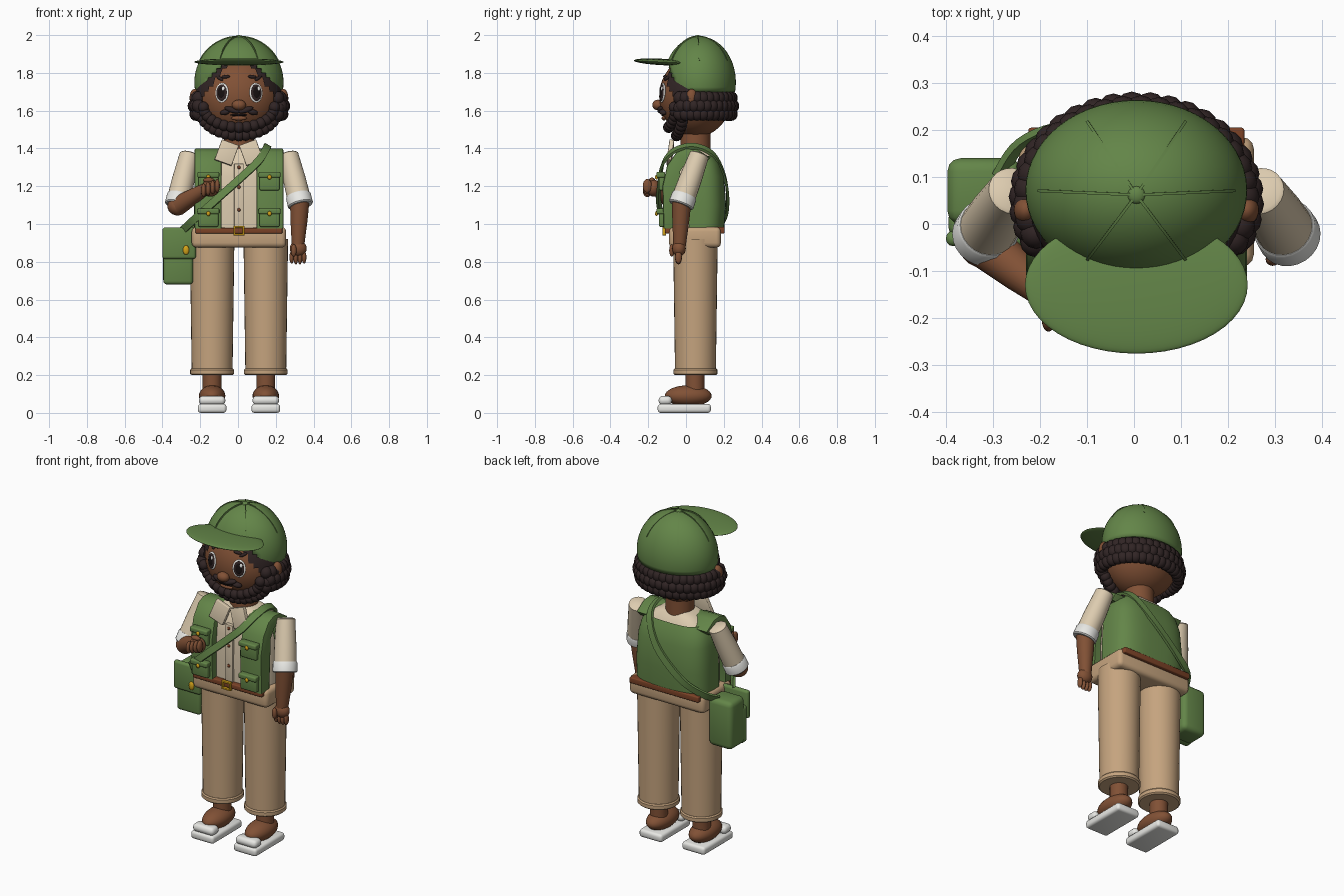
import bpy, bmesh
from math import sin, cos, pi, radians, sqrt
from mathutils import Vector, Matrix, Euler

if "Cube" in bpy.data.objects:
    bpy.data.objects.remove(bpy.data.objects["Cube"])
SHIFT = 0.005  # the figure stands slightly beside the centre line


def colour(name, r, g, b):
    m = bpy.data.materials.new(name)
    m.use_nodes = True
    m.diffuse_color = (r, g, b, 1)
    node = next(n for n in m.node_tree.nodes if n.type == "BSDF_PRINCIPLED")
    node.inputs["Base Color"].default_value = (r, g, b, 1)
    node.inputs["Roughness"].default_value = 0.7
    return m


GREEN = colour("olive green", 0.125, 0.235, 0.065)
TAN = colour("trouser tan", 0.56, 0.37, 0.21)
CREAM = colour("shirt cream", 0.72, 0.6, 0.43)
WHITE = colour("off white", 0.8, 0.8, 0.77)
SKIN = colour("skin brown", 0.22, 0.082, 0.036)
HAIR = colour("hair dark", 0.03, 0.018, 0.018)
LEATHER = colour("belt leather", 0.2, 0.055, 0.02)
GOLD = colour("brass", 0.65, 0.36, 0.01)
BLACK = colour("eye black", 0.008, 0.005, 0.005)


def finish(name, bm, mat):
    bmesh.ops.recalc_face_normals(bm, faces=bm.faces)
    me = bpy.data.meshes.new(name)
    bm.to_mesh(me)
    bm.free()
    me.materials.append(mat)
    me.polygons.foreach_set("use_smooth", [True] * len(me.polygons))
    me.set_sharp_from_angle(angle=0.7)
    ob = bpy.data.objects.new(name, me)
    ob.location.x = SHIFT
    bpy.context.collection.objects.link(ob)
    return ob


def balls(name, mat, items, segs=20, keep=None):
    """Ellipsoids given as (centre, radii[, rotation matrix])."""
    bm = bmesh.new()
    for loc, size, *rot in items:
        r = rot[0].to_4x4() if rot else Matrix()
        m = Matrix.Translation(loc) @ r @ Matrix.Diagonal((*size, 1))
        bmesh.ops.create_uvsphere(bm, u_segments=segs, v_segments=segs // 2 + 2, radius=1, matrix=m)
    if keep:
        bad = [f for f in bm.faces if not keep(f.calc_center_median())]
        bmesh.ops.delete(bm, geom=bad, context="FACES")
    return finish(name, bm, mat)


def box(name, mat, lo, hi, bevel=0.01, rot=None):
    bm = bmesh.new()
    lo, hi = Vector(lo), Vector(hi)
    r = Euler(rot).to_matrix().to_4x4() if rot else Matrix()
    m = Matrix.Translation((lo + hi) / 2) @ r @ Matrix.Diagonal((*(hi - lo), 1))
    bmesh.ops.create_cube(bm, size=1, matrix=m)
    if bevel:
        bmesh.ops.bevel(bm, geom=bm.edges[:], offset=bevel, segments=3, profile=0.5, affect="EDGES")
    return finish(name, bm, mat)


def skin_rings(bm, rings, caps=True):
    rows = [[bm.verts.new(p) for p in ring] for ring in rings]
    n = len(rows[0])
    for a, b in zip(rows, rows[1:]):
        for i in range(n):
            bm.faces.new((a[i], a[(i + 1) % n], b[(i + 1) % n], b[i]))
    if caps:
        bm.faces.new(rows[0])
        bm.faces.new(rows[-1])


def tube(name, mat, p, q, steps, segs=24):
    """Round limb from p to q; steps are (fraction, radius)."""
    p, q = Vector(p), Vector(q)
    rot = (q - p).to_track_quat("Z", "Y")
    bm = bmesh.new()
    skin_rings(bm, [[p.lerp(q, t) + rot @ Vector((r * cos(2 * pi * i / segs), r * sin(2 * pi * i / segs), 0))
                     for i in range(segs)] for t, r in steps])
    return finish(name, bm, mat)


def torso(name, mat, grow, keep=None, segs=48):
    def ring(z, w, y0, y1):
        pts = []
        for i in range(segs):
            c, s = cos(2 * pi * i / segs), sin(2 * pi * i / segs)
            x, y = [abs(v) ** 0.65 * (1 if v > 0 else -1) for v in (c, s)]
            pts.append((x * (w + grow), (y0 + y1) / 2 + y * ((y1 - y0) / 2 + grow), z))
        return pts
    shape = [(0.96, 0.225, -0.08, 0.19), (1.1, 0.225, -0.085, 0.2), (1.25, 0.215, -0.08, 0.19),
             (1.32, 0.2, -0.07, 0.17), (1.36, 0.17, -0.05, 0.15), (1.39, 0.13, -0.035, 0.13),
             (1.41, 0.08, -0.02, 0.11)]
    bm = bmesh.new()
    skin_rings(bm, [ring(*s) for s in shape], not keep)
    if keep:
        bad = [f for f in bm.faces if not keep(f.calc_center_median())]
        bmesh.ops.delete(bm, geom=bad, context="FACES")
    return finish(name, bm, mat)


def extrude_profile(name, mat, profile, x0, x1, bevel):
    bm = bmesh.new()
    skin_rings(bm, [[(x, y, z) for y, z in profile] for x in (x0, x1)])
    edges = [e for e in bm.edges if abs(e.verts[0].co.x - e.verts[1].co.x) < 1e-5]
    bmesh.ops.bevel(bm, geom=edges, offset=bevel, segments=2, profile=0.5, affect="EDGES")
    return finish(name, bm, mat)


def ribbon(name, mat, pts, half, thick, hub):
    pts = [Vector(p) for p in pts]
    pts = [2 * pts[0] - pts[1]] + pts + [2 * pts[-1] - pts[-2]]
    path = []
    for a, b, c, d in zip(pts, pts[1:], pts[2:], pts[3:]):
        for k in range(6):
            t = k / 6
            path.append(0.5 * (2 * b + (c - a) * t + (2 * a - 5 * b + 4 * c - d) * t * t
                               + (3 * b - a - 3 * c + d) * t ** 3))
    rings = []
    for i, p in enumerate(path):
        t = (path[min(i + 1, len(path) - 1)] - path[max(i - 1, 0)]).normalized()
        n = p - Vector(hub)
        n = (n - n.dot(t) * t).normalized()
        b = t.cross(n)
        rings.append([p + b * half * u + n * thick * v for u, v in ((-1, -1), (1, -1), (1, 1), (-1, 1))])
    bm = bmesh.new()
    skin_rings(bm, rings)
    return finish(name, bm, mat)


# Legs, trousers and sandals
for side, s in (("left", 1), ("right", -1)):
    x = s * 0.142
    tube(side + "_trouser_leg", TAN, (x, 0.05, 0.21), (x, 0.05, 0.92), [(0, 0.108), (1, 0.118)], 32)
    tube(side + "_trouser_cuff", TAN, (x, 0.05, 0.2), (x, 0.05, 0.235),
         [(0, 0.108), (0.2, 0.116), (0.8, 0.116), (1, 0.11)], 32)
    tube(side + "_ankle", SKIN, (x, 0.047, 0.1), (x, 0.047, 0.24), [(0, 0.05), (1, 0.05)])
    balls(side + "_foot", SKIN, [((x, 0.012, 0.09), (0.07, 0.124, 0.056))], 28)
    box(side + "_sole", WHITE, (x - 0.076, -0.15, 0), (x + 0.076, 0.132, 0.047), 0.016)
    box(side + "_toe_strap", WHITE, (x - 0.07, -0.145, 0.042), (x + 0.07, -0.075, 0.09), 0.021)
box("hips", TAN, (-0.25, -0.09, 0.875), (0.25, 0.185, 0.985), 0.025)
box("belt_front", LEATHER, (-0.23, -0.112, 0.95), (0.23, -0.06, 0.98), 0.006)
box("belt_back", LEATHER, (-0.23, 0.15, 0.95), (0.23, 0.205, 0.985), 0.006)
for n, (a, b, c, d) in enumerate([(-0.03, -0.02, 0.94, 0.99), (0.02, 0.03, 0.94, 0.99),
                                  (-0.03, 0.03, 0.94, 0.95), (-0.03, 0.03, 0.98, 0.99)]):
    box(f"buckle_bar_{n}", GOLD, (a, -0.124, c), (b, -0.105, d), 0.002)

# Shirt and vest
torso("shirt", CREAM, 0)
torso("vest_back", GREEN, 0.012, lambda c: c.y > 0.02 and c.z < 1.37)
panel = [(-0.04, 0.975), (-0.118, 0.975), (-0.124, 1.2), (-0.1, 1.31), (-0.05, 1.38), (0, 1.4),
         (0.06, 1.395), (0.13, 1.35), (0.1, 1.32), (0, 1.34), (-0.04, 1.28)]
for side, s in (("left", 1), ("right", -1)):
    extrude_profile(side + "_vest_panel", GREEN, panel, s * 0.092, s * 0.235, 0.008)
    x = s * 0.162
    for level, z in (("upper", 1.178), ("lower", 0.985)):
        pocket = f"{side}_{level}_pocket"
        box(pocket, GREEN, (x - 0.053, -0.143, z), (x + 0.053, -0.11, z + 0.085), 0.008)
        box(pocket + "_flap", GREEN, (x - 0.058, -0.156, z + 0.068), (x + 0.058, -0.11, z + 0.097), 0.007)
        balls(pocket + "_button", GOLD, [((x, -0.156, z + 0.07), (0.011, 0.008, 0.013))], 12)
    box(side + "_collar", CREAM, (s * 0.065 - 0.048, -0.095, 1.32), (s * 0.065 + 0.048, -0.07, 1.435), 0.004,
        (radians(-8), s * radians(-20), 0))
box("shirt_placket", CREAM, (-0.025, -0.094, 0.98), (0.025, -0.07, 1.32), 0.003)
balls("shirt_buttons", LEATHER, [((0, -0.095, z), (0.009, 0.006, 0.009)) for z in (1.075, 1.195, 1.3)], 12)

# Arms
for side, s in (("left", 1), ("right", -1)):
    top, low = Vector((s * 0.262, 0.072, 1.37)), Vector((s * 0.325, -0.025, 1.105))
    tube(side + "_sleeve", CREAM, top, low, [(0, 0.045), (0.02, 0.052), (0.5, 0.06), (1, 0.063)])
    tube(side + "_sleeve_cuff", WHITE, top.lerp(low, 0.82), low.lerp(top, -0.03),
         [(0, 0.063), (0.1, 0.067), (0.9, 0.068), (1, 0.062)])
tube("left_forearm", SKIN, (0.322, -0.022, 1.13), (0.312, -0.035, 0.87), [(0, 0.052), (0.4, 0.046), (1, 0.032)])
balls("left_hand", SKIN, [((0.314, -0.037, 0.87), (0.045, 0.036, 0.042)), ((0.29, -0.075, 0.86), (0.015, 0.014, 0.033))]
      + [((0.279 + 0.022 * i, -0.04, 0.824 - 0.004 * (i % 3 > 0)), (0.012, 0.018, 0.034)) for i in range(4)])
elbow, wrist = (-0.325, -0.04, 1.095), (-0.17, -0.165, 1.19)
balls("right_elbow", SKIN, [(elbow, (0.054, 0.054, 0.05))])
tube("right_forearm", SKIN, elbow, wrist, [(0, 0.052), (0.5, 0.043), (1, 0.03)])
balls("right_hand", SKIN, [((-0.152, -0.172, 1.19), (0.048, 0.036, 0.045)), ((-0.16, -0.18, 1.232), (0.03, 0.016, 0.014))]
      + [((-0.187 + 0.024 * i, -0.205, 1.178 + 0.008 * i), (0.014, 0.024, 0.036)) for i in range(4)])

# Shoulder bag
box("bag_body", GREEN, (-0.402, 0, 0.68), (-0.245, 0.14, 0.965), 0.028)
box("bag_front", GREEN, (-0.4, -0.025, 0.68), (-0.243, 0.03, 0.9), 0.018)
box("bag_flap", GREEN, (-0.405, -0.047, 0.815), (-0.228, -0.015, 0.982), 0.014)
balls("bag_clasp", GOLD, [((-0.28, -0.049, 0.862), (0.017, 0.01, 0.025))], 16)
ribbon("bag_strap", GREEN, [(-0.3, -0.025, 0.965), (-0.23, -0.115, 1.03), (-0.13, -0.145, 1.12), (0, -0.138, 1.235),
                            (0.1, -0.118, 1.33), (0.142, -0.05, 1.395), (0.15, 0.05, 1.412), (0.13, 0.15, 1.36),
                            (0.04, 0.212, 1.22), (-0.12, 0.216, 1.07), (-0.24, 0.175, 0.995), (-0.3, 0.09, 0.95)],
       0.02, 0.007, (0, 0.05, 1.15))

# Head and face
HC, HR = Vector((0, 0.05, 1.675)), Vector((0.222, 0.192, 0.215))


def face(x, z, off=0.0):
    u, w = x / HR.x, (z - HC.z) / HR.z
    v = -sqrt(max(0.02, 1 - u * u - w * w))
    n = Vector((u / HR.x, v / HR.y, w / HR.z)).normalized()
    return Vector((x, HC.y + v * HR.y, z)) + n * off, n


def patch(x, z, off, size, roll=0.0):
    p, n = face(x, z, off)
    return p, size, n.to_track_quat("Y", "Z").to_matrix() @ Matrix.Rotation(roll, 3, "Y")


tube("neck", SKIN, (0, 0.05, 1.36), (0, 0.05, 1.52), [(0, 0.08), (1, 0.08)])
balls("head", SKIN, [(HC, HR)], 40)
balls("ears", SKIN, [((s * 0.235, 0.03, 1.67), (0.026, 0.03, 0.045)) for s in (1, -1)])
balls("nose", SKIN, [((0, -0.148, 1.63), (0.037, 0.03, 0.028))])
balls("lower_lip", SKIN, [patch(0, 1.562, 0.004, (0.042, 0.012, 0.012))])
balls("mouth", BLACK, [patch(0, 1.578, 0.002, (0.045, 0.008, 0.006))])
EYES = (-0.09, 0.09)
balls("eye_whites", WHITE, [patch(x, 1.695, 0, (0.037, 0.008, 0.052)) for x in EYES], 28)
balls("eye_irises", HAIR, [patch(x, 1.695, 0.004, (0.03, 0.007, 0.044)) for x in EYES], 28)
balls("eye_pupils", BLACK, [patch(x, 1.697, 0.008, (0.02, 0.005, 0.031)) for x in EYES], 24)
balls("eye_glints", WHITE, [patch(x + 0.01, 1.715, 0.012, (0.008, 0.003, 0.011)) for x in EYES], 12)
balls("eyebrows", HAIR, [patch(s * x, z, 0.003, (0.024, 0.01, 0.009), s * t)
                         for s in (1, -1) for x, z, t in ((0.07, 1.778, -0.1), (0.1, 1.77, 0.5))], 16)
balls("moustache", HAIR, [patch(s * x, z, 0.006, (w, 0.017, 0.015), s * t)
                          for s in (1, -1) for x, z, w, t in ((0.035, 1.606, 0.042, 0.3), (0.072, 1.594, 0.028, -0.25))])

# Hair and beard
balls("hair_cap", HAIR, [(HC, HR * 1.035)], 48,
      lambda c: c.z > 1.66 and (c.y > 0 or abs(c.x) > 0.175 - (c.z - 1.7) * 0.8))
curls = []
for row, z in enumerate((1.582, 1.625, 1.667)):
    for i in range(25):
        a = radians(-26 + (i + 0.5 * (row % 2)) * 232 / 24.5)
        grow = 1 if row == 1 else 0.96
        curls.append(((0.238 * grow * cos(a), 0.05 + 0.198 * grow * sin(a), z), (0.034, 0.034, 0.036)))
balls("hair_curls", HAIR, curls, 12)
curls = []
for rx, rz, count, off in ((0.195, 0.14, 19, 0.02), (0.178, 0.105, 15, 0.012)):
    for i in range(count):
        a = radians(-88 + 176 * i / (count - 1))
        curls.append((face(rx * sin(a), 1.625 - rz * cos(a), off)[0], (0.03, 0.03, 0.03)))
balls("beard_curls", HAIR, curls, 12)

# Cap
CC, CR = Vector((0, 0.072, 1.75)), Vector((0.236, 0.192, 0.243))
cap = balls("cap_crown", GREEN, [(CC, CR)], 56, lambda c: c.z > 1.69 and (c.z > 1.845 or c.y > -0.05 - (c.z - 1.7) * 0.3))
cap.modifiers.new("thickness", "SOLIDIFY").thickness = 0.008
balls("cap_button", GREEN, [((0, 0.062, 1.99), (0.019, 0.019, 0.01))])
for i in range(6):
    path = []
    for k in range(13):
        r = k / 12 * 0.89
        path.append((CC.x + CR.x * r * cos(i * pi / 3), CC.y - 0.01 * (1 - r) + CR.y * r * sin(i * pi / 3),
                     CC.z + CR.z * sqrt(1 - r * r)))
    ribbon(f"cap_seam_{i}", GREEN, path, 0.003, 0.004, CC)
brim_tilt = Euler((radians(-3), 0, 0)).to_matrix()
balls("cap_brim", GREEN, [((0, -0.13, 1.858), (0.237, 0.146, 0.017), brim_tilt)], 48)
